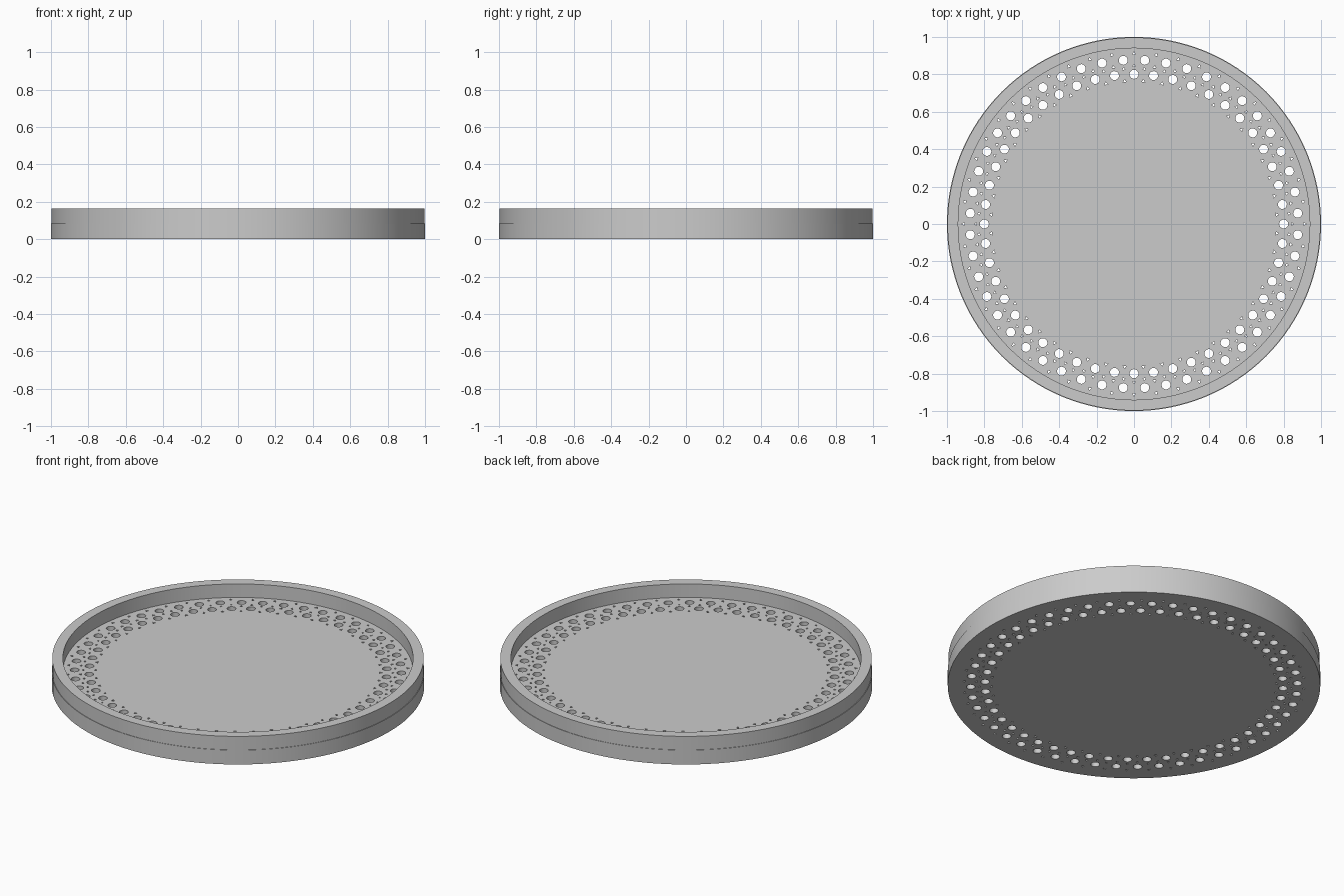
import bpy, bmesh
from math import pi, sin, cos, radians
from mathutils import Matrix, Vector

old = bpy.data.objects.get("Cube")
if old:
    bpy.data.objects.remove(old, do_unlink=True)

FLOOR, TOP, SEGS, HOLES = 0.085, 0.165, 128, 48
STEP = 2 * pi / HOLES

gray = bpy.data.materials.new("light gray")
gray.use_nodes = True
gray.diffuse_color = (0.6, 0.6, 0.6, 1)
gray.node_tree.nodes["Principled BSDF"].inputs["Base Color"].default_value = (0.6, 0.6, 0.6, 1)


def add_object(name, bm):
    mesh = bpy.data.meshes.new(name)
    bmesh.ops.recalc_face_normals(bm, faces=bm.faces)
    bm.to_mesh(mesh)
    bm.free()
    mesh.materials.append(gray)
    obj = bpy.data.objects.new(name, mesh)
    bpy.context.collection.objects.link(obj)
    return obj


def select(obj):
    bpy.ops.object.select_all(action='DESELECT')
    obj.select_set(True)
    bpy.context.view_layer.objects.active = obj


def add_prism(bm, radius, sides, z0, z1, matrix=Matrix()):
    bmesh.ops.create_cone(bm, cap_ends=True, segments=sides, radius1=radius, radius2=radius,
                          depth=z1 - z0, matrix=matrix @ Matrix.Translation((0, 0, (z0 + z1) / 2)))


# Perforated base disc
bm = bmesh.new()
add_prism(bm, 1.0, SEGS, 0, FLOOR)
base = add_object("base_disc", bm)

# Hole rings: distance from centre, angular offset in steps, hole radius, sides
rings = [(0.877, 0.5, 0.024, 16), (0.80, 0, 0.024, 16),
         (0.912, 0, 0.010, 3), (0.846, 0, 0.009, 3),
         (0.831, 0.5, 0.009, 3), (0.765, 0.5, 0.010, 3)]
bm = bmesh.new()
for dist, offset, radius, sides in rings:
    for i in range(HOLES):
        turn = Matrix.Rotation((i + offset) * STEP, 4, 'Z')
        add_prism(bm, radius, sides, -0.05, FLOOR + 0.05, turn @ Matrix.Translation((0, dist, 0)))
cutter = add_object("hole_cutter", bm)
cutter.hide_render = True

cut = base.modifiers.new("holes", 'BOOLEAN')
cut.operation, cut.solver, cut.object = 'DIFFERENCE', 'EXACT', cutter
select(base)
bpy.ops.object.modifier_apply(modifier=cut.name)
bpy.data.objects.remove(cutter, do_unlink=True)

# Raised rim, set in slightly from the base edge
profile = [(0.94, FLOOR), (0.997, FLOOR), (0.997, TOP), (0.94, TOP)]
bm = bmesh.new()
loops = [[bm.verts.new((r * cos(2 * pi * i / SEGS), r * sin(2 * pi * i / SEGS), z))
          for r, z in profile] for i in range(SEGS)]
for i in range(SEGS):
    a, b = loops[i], loops[(i + 1) % SEGS]
    for j in range(4):
        k = (j + 1) % 4
        bm.faces.new((a[j], b[j], b[k], a[k]))
rim = add_object("raised_rim", bm)

# Smooth round walls, crisp edges
for obj in (base, rim):
    select(obj)
    bpy.ops.object.shade_smooth_by_angle(angle=radians(30))
